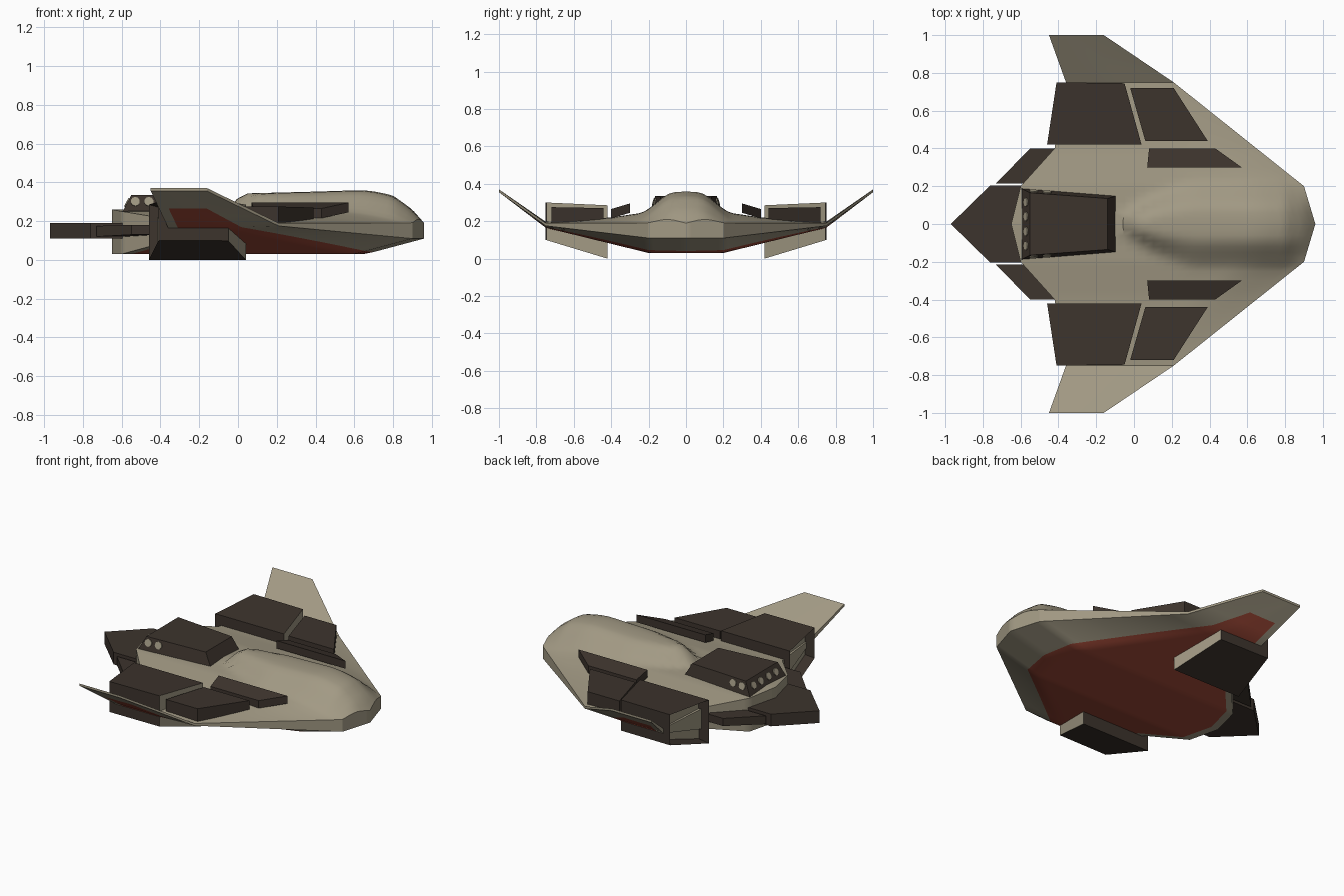
import bpy, bmesh, math
from mathutils import Vector

if "Cube" in bpy.data.objects:
    bpy.data.objects.remove(bpy.data.objects["Cube"], do_unlink=True)


def material(name, rgb):
    m = bpy.data.materials.new(name)
    m.use_nodes = True
    m.diffuse_color = (*rgb, 1)
    m.node_tree.nodes["Principled BSDF"].inputs["Base Color"].default_value = (*rgb, 1)
    return m


BEIGE = material("beige_hull", (0.36, 0.32, 0.23))
DARK = material("dark_brown_armour", (0.046, 0.034, 0.026))
RED = material("red_underside", (0.34, 0.065, 0.038))


def interp(points, v):
    """Piecewise linear lookup."""
    if v <= points[0][0]:
        return points[0][1]
    for (a, fa), (b, fb) in zip(points, points[1:]):
        if v <= b:
            return fa + (fb - fa) * (v - a) / (b - a)
    return points[-1][1]


def finish(bm, name, mats, mirror=False, smooth=None):
    bmesh.ops.recalc_face_normals(bm, faces=bm.faces)
    me = bpy.data.meshes.new(name)
    bm.to_mesh(me)
    bm.free()
    ob = bpy.data.objects.new(name, me)
    bpy.context.collection.objects.link(ob)
    for m in mats:
        me.materials.append(m)
    if mirror:
        mod = ob.modifiers.new("mirror", "MIRROR")
        mod.use_axis = (False, True, False)
        mod.merge_threshold = 0.0005
    if smooth:
        bpy.ops.object.select_all(action="DESELECT")
        bpy.context.view_layer.objects.active = ob
        ob.select_set(True)
        bpy.ops.object.shade_smooth_by_angle(angle=math.radians(smooth))
    return ob


def slab(name, lower, upper, mats=(DARK,), mirror=True, detail=None):
    """Solid between two loops of matching corners."""
    bm = bmesh.new()
    lo = [bm.verts.new(p) for p in lower]
    up = [bm.verts.new(p) for p in upper]
    bm.faces.new(lo)
    bm.faces.new(up)
    n = len(lo)
    for i in range(n):
        j = (i + 1) % n
        bm.faces.new((lo[i], lo[j], up[j], up[i]))
    bmesh.ops.recalc_face_normals(bm, faces=bm.faces)
    if detail:
        detail(bm)
    return finish(bm, name, mats, mirror)


def plate(name, outline, bottom, top, **kw):
    """Slab whose bottom and top heights depend on y."""
    return slab(name, [(x, y, interp(bottom, y)) for x, y in outline],
                [(x, y, interp(top, y)) for x, y in outline], **kw)


# Hull and wings: plan outline and heights as functions of span
FRONT = [(0, .96), (.2, .90), (.75, .21), (1, -.16)]
BACK = [(0, -.65), (.2, -.60), (.4, -.42), (.75, -.36), (1, -.45)]
MARGIN = [(0, .26), (1, .17)]
CROWN = [(0, .26), (.2, .25), (.3, .235), (.4, .22), (.75, .197), (1, .37)]
RIM_TOP = [(0, .19), (.75, .19), (1, .37)]
RIM_LOW = [(0, .11), (.2, .11), (.75, .175), (1, .355)]
FLOOR = [(0, .03), (.2, .03), (.75, .165), (1, .355)]
HUMP = [(-.05, 0), (0, .06), (.05, .083), (.4, .092), (.65, .10),
        (.8, .095), (.9, .05), (.96, 0)]
HUMP_WIDTH = [(-.05, .05), (.1, .17), (.3, .25), (.8, .25), (.96, .2)]
SPAN = [0, .03, .06, .09, .12, .15, .175, .2, .225, .25, .3, .35, .4, .5, .6,
        .68, .75, .82, .88, 1]
NOSE_COLS, MID_COLS = 10, 24


def chord(y):
    f, b, m = interp(FRONT, y), interp(BACK, y), interp(MARGIN, y)
    xs = [f - m * i / NOSE_COLS for i in range(NOSE_COLS)]
    start, end = f - m, b + .05
    xs += [start + (end - start) * i / MID_COLS for i in range(MID_COLS + 1)]
    return xs + [b]


def top_z(x, y):
    t = min(1, (interp(FRONT, y) - x) / .35)
    rim = interp(RIM_TOP, y)
    z = rim + (interp(CROWN, y) - rim) * math.sin(t * math.pi / 2)
    s = min(1, max(0, (y / interp(HUMP_WIDTH, x) - .25) / .75))
    return z + interp(HUMP, x) * (1 - s * s * (3 - 2 * s))


def low_z(x, y):
    t = max(0, 1 - (interp(FRONT, y) - x) / .3)
    floor = interp(FLOOR, y)
    return floor + (interp(RIM_LOW, y) - floor) * t


bm = bmesh.new()
top = [[bm.verts.new((x, y, top_z(x, y))) for x in chord(y)] for y in SPAN]
low = [[bm.verts.new((x, y, low_z(x, y))) for x in chord(y)] for y in SPAN]
last = len(top[0]) - 1
for r in range(len(SPAN) - 1):
    for c in range(last):
        bm.faces.new((top[r][c], top[r + 1][c], top[r + 1][c + 1], top[r][c + 1]))
        f = bm.faces.new((low[r][c], low[r][c + 1], low[r + 1][c + 1], low[r + 1][c]))
        # Red panel leaves a beige border along every edge
        if NOSE_COLS <= c < last - 1 and SPAN[r + 1] <= .88:
            f.material_index = 1
    for c in (0, last):
        bm.faces.new((top[r][c], low[r][c], low[r + 1][c], top[r + 1][c]))
for c in range(last):
    bm.faces.new((top[-1][c], top[-1][c + 1], low[-1][c + 1], low[-1][c]))
finish(bm, "hull_and_wings", (BEIGE, RED), mirror=True, smooth=32)


# Engine nacelles: recessed beige exhaust at the rear, beige front wall
def nacelle_detail(bm):
    rear = min(bm.faces, key=lambda f: f.normal.x)
    front = max(bm.faces, key=lambda f: f.normal.x)
    front.material_index = 1
    bmesh.ops.inset_region(bm, faces=[rear], thickness=.025)
    bmesh.ops.translate(bm, verts=rear.verts, vec=(.06, 0, 0))
    rear.material_index = 1


plate("engine_nacelle", [(-.46, .42), (-.41, .75), (-.05, .745), (.04, .42)],
      [(.42, 0), (.75, .10)], [(.42, .285), (.75, .30)],
      mats=(DARK, BEIGE), detail=nacelle_detail)

# Armour pods ahead of the nacelles and strips beside the hump
plate("forward_pod", [(-.02, .72), (.21, .72), (.39, .44), (.06, .44)],
      [(.44, .19), (.72, .18)], [(.44, .27), (.72, .275)])
plate("inner_strip", [(.08, .40), (.43, .40), (.57, .30), (.07, .30)],
      [(.30, .245), (.40, .215)], [(.30, .295), (.40, .265)])

# Tail plates
plate("tail_plate", [(-.97, 0), (-.76, .205), (-.58, .205), (-.58, -.205), (-.76, -.205)],
      [(0, .11)], [(0, .19)], mirror=False)
plate("side_tail_plate", [(-.73, .215), (-.57, .215), (-.39, .40), (-.55, .40)],
      [(.215, .12), (.40, .13)], [(.215, .175), (.40, .18)])

# Engine block on the rear deck
slab("engine_block",
     [(-.60, .19, .24), (-.60, -.19, .24), (-.09, -.15, .24), (-.09, .15, .24)],
     [(-.55, .165, .335), (-.55, -.165, .335), (-.14, -.135, .33), (-.14, .135, .33)],
     mirror=False)


# Round thruster ports on the block's rear and sides
def port(name, pos, normal):
    bm = bmesh.new()
    bmesh.ops.create_cone(bm, cap_ends=True, segments=10, radius1=.024,
                          radius2=.024, depth=.012)
    rot = Vector(normal).to_track_quat("Z", "Y").to_matrix()
    bmesh.ops.rotate(bm, verts=bm.verts, matrix=rot)
    bmesh.ops.translate(bm, verts=bm.verts, vec=pos)
    finish(bm, name, (BEIGE,), mirror=True)


for i, y in enumerate((.04, .115)):
    port(f"rear_port_{i + 1}", (-.571, y, .295), (-.095, 0, .05))
for i, x in enumerate((-.53, -.46)):
    y = .174 - (x + .57) * .07
    port(f"side_port_{i + 1}", (x, y, .30), (.07, .95, .25))
